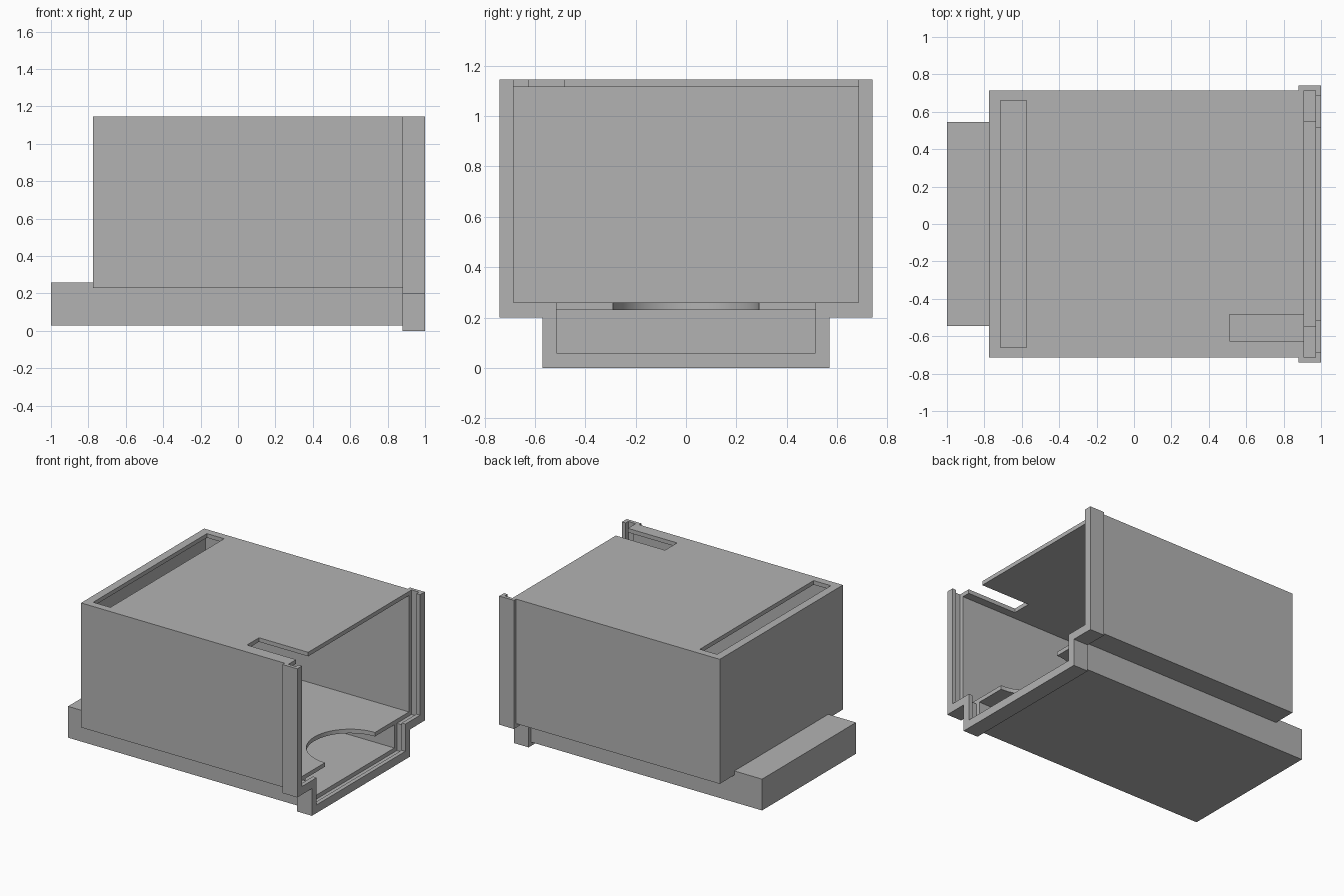
import bpy, bmesh
from mathutils import Matrix

cube = bpy.data.objects.get("Cube")
if cube:
    bpy.data.objects.remove(cube)

GREY = (0.45, 0.45, 0.45, 1)
mat = bpy.data.materials.new("plain grey")
mat.use_nodes = True
mat.diffuse_color = GREY
mat.node_tree.nodes["Principled BSDF"].inputs["Base Color"].default_value = GREY

WALL = 0.03
TOP = 1.145
UP_Y, UP_Z = 0.715, 0.23       # upper box outer half width and underside
LOW_Y, LOW_Z = 0.545, 0.03     # lower tray outer half width and underside
FRONT, LIP = 0.91, 0.97        # plate ends and inner side of the outer lip


def make(name, bm):
    bmesh.ops.recalc_face_normals(bm, faces=bm.faces)
    mesh = bpy.data.meshes.new(name)
    bm.to_mesh(mesh)
    bm.free()
    mesh.materials.append(mat)
    ob = bpy.data.objects.new(name, mesh)
    bpy.context.collection.objects.link(ob)
    return ob


def box(name, x0, x1, y0, y1, z0, z1):
    bm = bmesh.new()
    centre = Matrix.Translation(((x0 + x1) / 2, (y0 + y1) / 2, (z0 + z1) / 2))
    size = Matrix.Diagonal((x1 - x0, y1 - y0, z1 - z0, 1))
    bmesh.ops.create_cube(bm, size=1, matrix=centre @ size)
    return make(name, bm)


def stepped(name, x0, x1, wide, narrow, bottom, step, top):
    """T-shaped cross-section extruded along x."""
    half = [(narrow, bottom), (narrow, step), (wide, step), (wide, top)]
    outline = half + [(-y, z) for y, z in reversed(half)]
    bm = bmesh.new()
    face = bm.faces.new([bm.verts.new((x0, y, z)) for y, z in outline])
    side = bmesh.ops.extrude_face_region(bm, geom=[face])["geom"]
    verts = [v for v in side if isinstance(v, bmesh.types.BMVert)]
    bmesh.ops.translate(bm, verts=verts, vec=(x1 - x0, 0, 0))
    return make(name, bm)


def combine(target, other, operation):
    mod = target.modifiers.new(operation.lower(), 'BOOLEAN')
    mod.operation, mod.solver, mod.object = operation, 'EXACT', other
    bpy.context.view_layer.objects.active = target
    bpy.ops.object.modifier_apply(modifier=mod.name)
    bpy.data.objects.remove(other)


# Outer solids: upper box, lower tray and the stepped slide frame
body = box("drawer_housing", -0.775, 0.95, -UP_Y, UP_Y, UP_Z, TOP)
combine(body, box("lower_tray", -1, 0.95, -LOW_Y, LOW_Y, LOW_Z, UP_Z + WALL), 'UNION')
combine(body, stepped("slide_frame", 0.88, 1, 0.74, 0.57, 0, 0.2, TOP), 'UNION')

# Hollows, leaving a floor plate between the two compartments
iy, ly = UP_Y - WALL, LOW_Y - WALL
cutters = [
    box("upper_hollow", -0.745, 0.94, -iy, iy, UP_Z + WALL, TOP - WALL),
    box("lower_hollow", -0.97, 0.94, -ly, ly, LOW_Z + WALL, UP_Z),
    # Slide groove and front opening, both open at the top
    stepped("slide_groove", FRONT, LIP, UP_Y, LOW_Y, LOW_Z, UP_Z, 1.3),
    stepped("front_opening", 0.94, 1.1, iy, ly, LOW_Z + WALL, UP_Z + WALL, 1.3),
    # Slots in the roof
    box("rear_slot", -0.715, -0.575, -0.66, 0.66, 1.05, 1.3),
    box("front_notch", 0.51, 0.94, -0.625, -0.485, 1.05, 1.3),
]

# Half-round finger cut in the floor plate
bm = bmesh.new()
bmesh.ops.create_cone(bm, cap_ends=True, segments=64, radius1=0.29, radius2=0.29,
                      depth=0.1, matrix=Matrix.Translation((FRONT, 0, 0.245)))
cutters.append(make("finger_cut", bm))

for cutter in cutters:
    combine(body, cutter, 'DIFFERENCE')

body.select_set(True)
bpy.context.view_layer.objects.active = body
bpy.ops.object.shade_smooth_by_angle(angle=0.5)
